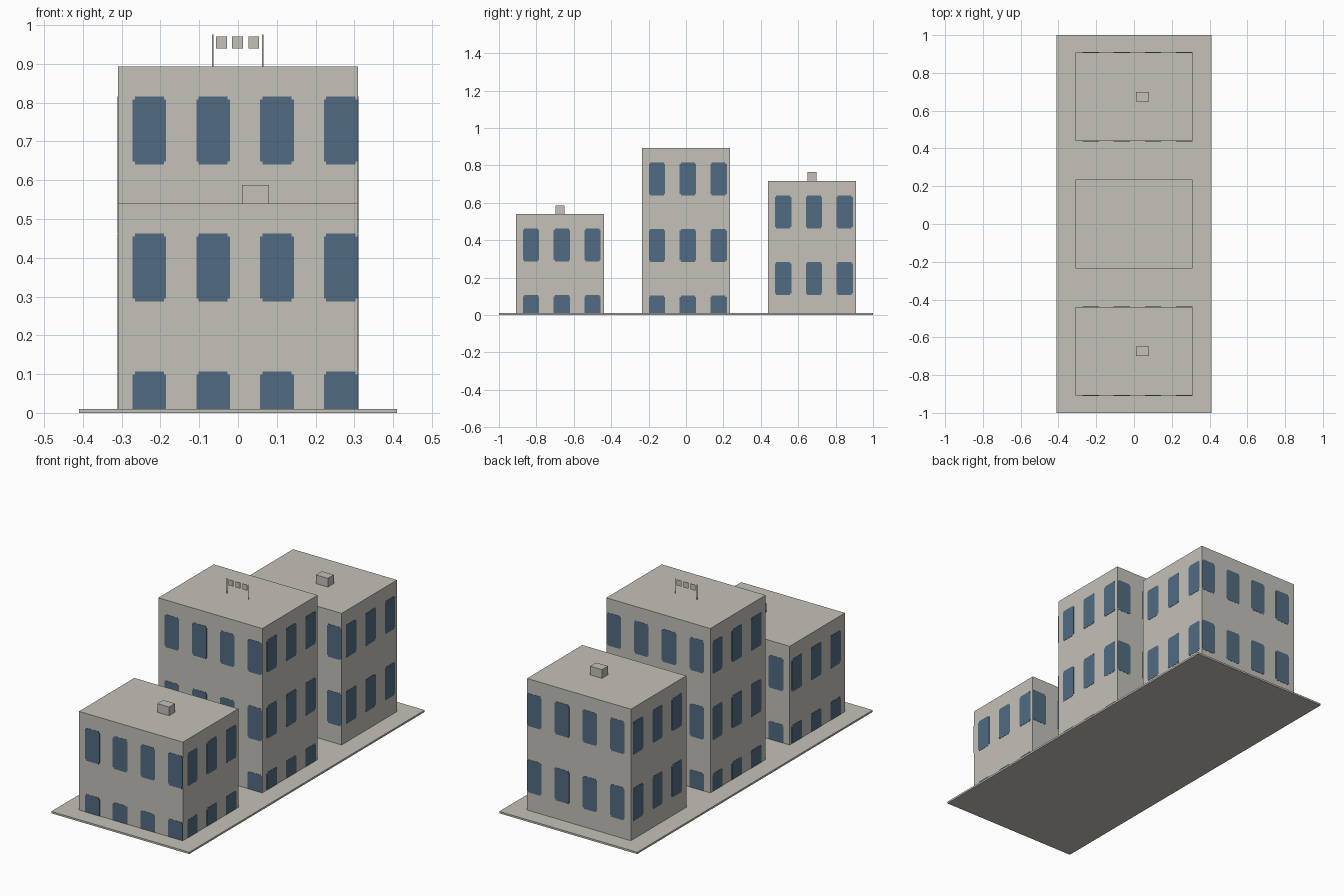
import bpy, bmesh
from mathutils import Vector

if "Cube" in bpy.data.objects:
    bpy.data.objects.remove(bpy.data.objects["Cube"])


def material(name, rgb):
    m = bpy.data.materials.new(name)
    m.diffuse_color = (*rgb, 1)
    m.use_nodes = True
    m.node_tree.nodes["Principled BSDF"].inputs["Base Color"].default_value = m.diffuse_color
    return m


STONE = material("warm_grey_stone", (0.552, 0.533, 0.479))
GLASS = material("blue_glass", (0.084, 0.147, 0.223))


def finish(name, bm, mat):
    bmesh.ops.recalc_face_normals(bm, faces=bm.faces)
    me = bpy.data.meshes.new(name)
    bm.to_mesh(me)
    bm.free()
    me.materials.append(mat)
    ob = bpy.data.objects.new(name, me)
    bpy.context.collection.objects.link(ob)
    return ob


def box(name, lo, hi, mat=STONE):
    bm = bmesh.new()
    bmesh.ops.create_cube(bm, size=1)
    for v in bm.verts:
        v.co = Vector([(a + b) / 2 + c * (b - a) for a, b, c in zip(lo, hi, v.co)])
    return finish(name, bm, mat)


GROUND = 0.01
HALF_X, HALF_Y = 0.309, 0.235
WIN_W, WIN_H = 0.087, 0.176
STEP_U, STEP_Z = 0.1645, 0.356
NOTCH_U, NOTCH_Z = 0.006, 0.008
PLATE = 0.0012


def window_outline(u, top):
    """Rectangle with small stepped corners, cut off square at the ground."""
    l, r, b = u, u + WIN_W, top - WIN_H
    pts = [(l, top - NOTCH_Z), (l + NOTCH_U, top - NOTCH_Z), (l + NOTCH_U, top),
           (r - NOTCH_U, top), (r - NOTCH_U, top - NOTCH_Z), (r, top - NOTCH_Z)]
    if b < GROUND:
        return pts + [(r, GROUND), (l, GROUND)]
    return pts + [(r, b + NOTCH_Z), (r - NOTCH_U, b + NOTCH_Z), (r - NOTCH_U, b),
                  (l + NOTCH_U, b), (l + NOTCH_U, b + NOTCH_Z), (l, b + NOTCH_Z)]


def windows(name, cy, height):
    bm = bmesh.new()
    # each wall: half width along it, distance of the wall, placing function
    walls = []
    for s in (-1, 1):
        walls.append((HALF_X, 4, lambda u, z, d, s=s: (u, cy + s * (HALF_Y + d), z)))
        walls.append((HALF_Y, 3, lambda u, z, d, s=s: (s * (HALF_X + d), cy + u, z)))
    for half, count, place in walls:
        for i in range(count):
            top = height - 0.077
            while top > GROUND + 0.03:
                pts = window_outline(-half + 0.037 + i * STEP_U, top)
                inner = [bm.verts.new(place(u, z, 0)) for u, z in pts]
                outer = [bm.verts.new(place(u, z, PLATE)) for u, z in pts]
                bm.faces.new(outer)
                bm.faces.new(inner[::-1])
                n = len(pts)
                for k in range(n):
                    j = (k + 1) % n
                    bm.faces.new((inner[k], inner[j], outer[j], outer[k]))
                top -= STEP_Z
    finish(name, bm, GLASS)


# Ground slab
box("ground_slab", (-0.41, -1, 0), (0.41, 1, GROUND))

# Three blocks with windows on all four walls
for label, cy, height in (("front", -0.674, 0.54), ("middle", 0, 0.893), ("back", 0.674, 0.717)):
    box(label + "_building", (-HALF_X, cy - HALF_Y, GROUND), (HALF_X, cy + HALF_Y, height))
    windows(label + "_windows", cy, height)
    # Roof vents on the two lower blocks
    if label != "middle":
        box(label + "_roof_vent", (0.01, cy - 0.025, height), (0.08, cy + 0.025, height + 0.047))

# Rooftop frame: two thin posts and three small panels
for side, x in (("left", -0.065), ("right", 0.064)):
    box(side + "_roof_post", (x - 0.002, -0.001, 0.893), (x + 0.002, 0.001, 0.975))
for i in range(3):
    x = -0.0425 + i * 0.0415
    box(f"roof_panel_{i + 1}", (x - 0.014, -0.001, 0.939), (x + 0.014, 0.001, 0.97))
